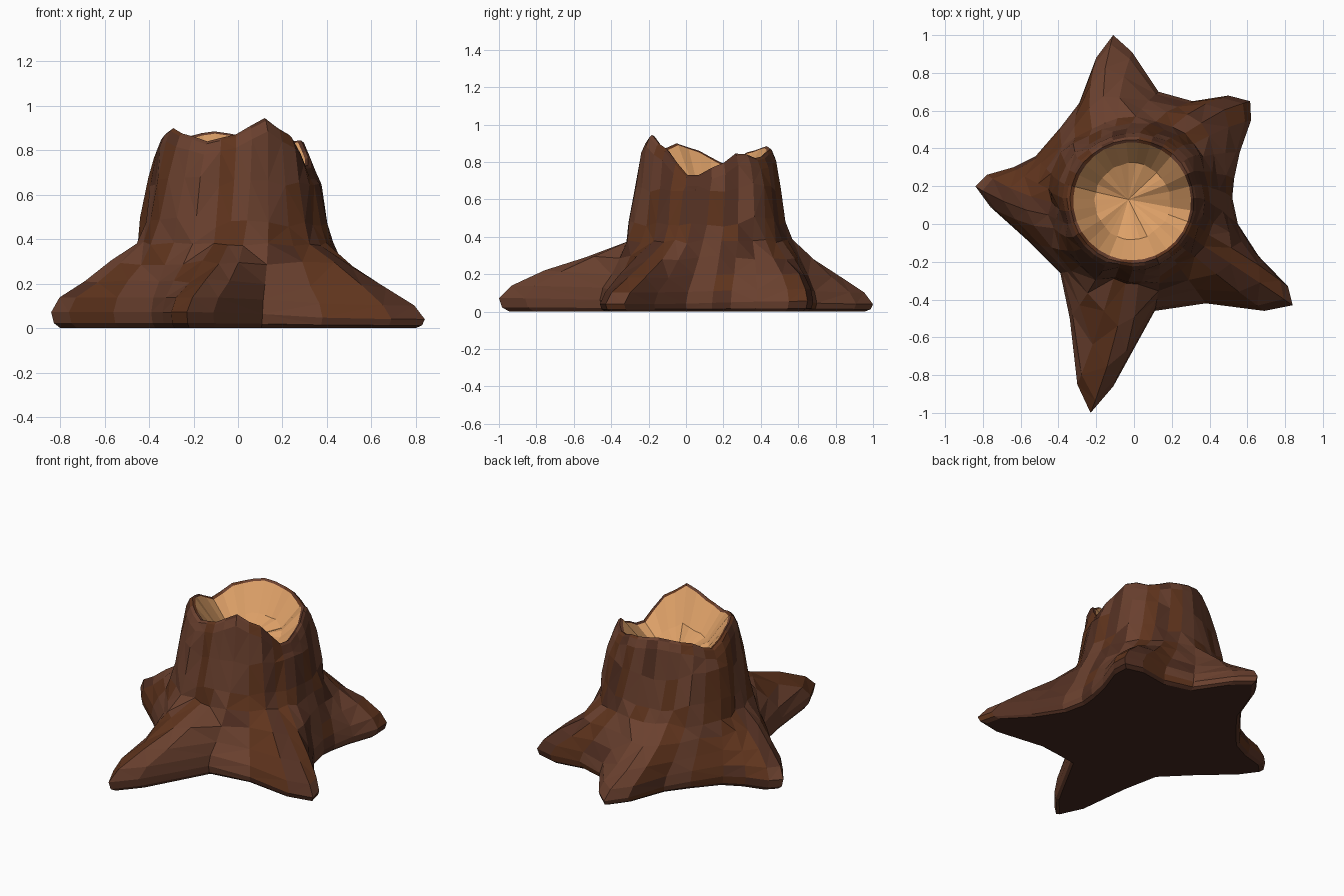
import bpy, bmesh, math, random

if "Cube" in bpy.data.objects:
    bpy.data.objects.remove(bpy.data.objects["Cube"])
random.seed(4)
CX, CY = -0.01, 0.12

# Star-shaped outline of the roots on the ground, anticlockwise from the right root
OUTLINE = [(.84, -.43), (.815, -.33), (.66, -.17), (.55, 0), (.52, .14), (.53, .24), (.56, .38),
           (.62, .55), (.615, .65), (.50, .68), (.31, .65), (.13, .70), (-.01, .91), (-.11, 1),
           (-.2, .88), (-.29, .64), (-.39, .51), (-.52, .36), (-.64, .30), (-.78, .26),
           (-.84, .20), (-.76, .09), (-.56, -.09), (-.39, -.26), (-.34, -.5), (-.30, -.85),
           (-.23, -1), (-.11, -.86), (.11, -.46), (.38, -.42), (.69, -.46)]
# Broken rim height by angle (degrees), and height of root tips by angle
RIM = [(-15, .72), (5, .77), (30, .85), (52, .82), (78, .86), (108, .885), (135, .86), (165, .79),
       (190, .86), (210, .9), (228, .87), (248, .84), (268, .87), (294, .945), (312, .88), (345, .72)]
TIP = [(-33, .05), (45, .07), (96, .05), (174, .09), (259, .09), (327, .05)]


def lookup(table, deg):
    """Smoothly interpolate a value from an angle table."""
    lo = table[0][0]
    deg = (deg - lo) % 360 + lo
    for (a, p), (b, q) in zip(table, table[1:]):
        if a <= deg <= b:
            t = (deg - a) / (b - a)
            return p + (q - p) * t * t * (3 - 2 * t)
    return table[-1][1]


def material(name, col):
    m = bpy.data.materials.new(name)
    m.diffuse_color = (*col, 1)
    m.use_nodes = True
    m.node_tree.nodes["Principled BSDF"].inputs["Base Color"].default_value = m.diffuse_color
    return m


BARK = [material("bark_red", (.145, .052, .028)), material("bark_mid", (.115, .034, .012)),
        material("bark_dark", (.085, .029, .016))]
UNDER = material("underside", (.06, .022, .014))
WOOD = material("inner_wood", (.74, .36, .14))


def finish(name, bm, mats):
    me = bpy.data.meshes.new(name)
    bm.to_mesh(me)
    bm.free()
    for m in mats:
        me.materials.append(m)
    bpy.context.collection.objects.link(bpy.data.objects.new(name, me))


# Polar columns: root angle and radius, plus a more even angle for the trunk
cols = []
for x, y in OUTLINE:
    a = math.atan2(y - CY, x - CX)
    if cols and a < cols[-1][0] - 1:
        a += 2 * math.pi
    cols.append((a, math.hypot(x - CX, y - CY)))
n = len(cols)
even = [cols[0][0] + .03 + 2 * math.pi * i / n for i in range(n)]


def trunk_angle(i, e):
    return cols[i][0] * (1 - e) + even[i] * e


wobble = [random.uniform(-.014, .014) for _ in cols]


def ring(bm, fn, jit=0):
    vs = []
    for i in range(n):
        a, r, z = fn(i)
        r += random.uniform(-jit, jit)
        z += random.uniform(-jit, jit)
        vs.append(bm.verts.new((CX + r * math.cos(a), CY + r * math.sin(a), z)))
    return vs


def root(t):
    """Blend from the root tips (t = 0) up to the trunk foot (t = 1)."""
    def fn(i):
        a, R = cols[i]
        h = lookup(TIP, math.degrees(a)) + .022
        return (a + (trunk_angle(i, .55) - a) * t, R + (.445 + wobble[i] - R) * t, h + (.375 - h) * t)
    return fn


def edge(scale, f):
    return lambda i: (cols[i][0], cols[i][1] * scale, lookup(TIP, math.degrees(cols[i][0])) * f)


def rim_height(i):
    return lookup(RIM, math.degrees(trunk_angle(i, .95)))


def rim(r, drop, w=0):
    return lambda i: (trunk_angle(i, .95), r + wobble[i] * w, rim_height(i) - drop)


# Bark: underside, spreading roots, trunk and rolled rim
bm = bmesh.new()
rings = [ring(bm, lambda i: (cols[i][0], cols[i][1] * .95, .0)),
         ring(bm, edge(.985, .25)), ring(bm, edge(1, .8)),
         ring(bm, root(.1)), ring(bm, root(.38), .009), ring(bm, root(.7), .012), ring(bm, root(1), .014)]
for z, r, e in ((.48, .42, .7), (.66, .39, .85)):
    rings.append(ring(bm, lambda i: (trunk_angle(i, e), r + wobble[i], z + wobble[i] * 2), .006))
rings += [ring(bm, rim(.364, .06, .6)), ring(bm, rim(.343, .012, .4)), ring(bm, rim(.328, 0, .2)),
          ring(bm, rim(.312, .01))]
bm.faces.new(rings[0][::-1]).material_index = 3
tones = [random.choice((0, 0, 1, 1, 2)) for _ in range(n)]
for k, (a, b) in enumerate(zip(rings, rings[1:])):
    for i in range(n):
        j = (i + 1) % n
        tone = tones[i] if random.random() < .75 else random.choice((0, 1, 2))
        bm.faces.new((a[i], a[j], b[j], b[i])).material_index = tone if k else 2
bmesh.ops.triangulate(bm, faces=[f for f in bm.faces if len(f.verts) == 4], quad_method='SHORT_EDGE')
finish("stump_bark", bm, BARK + [UNDER])

# Hollow: pale wood bowl inside the rim
bm = bmesh.new()
a = ring(bm, rim(.312, .01))
b = ring(bm, lambda i: (trunk_angle(i, .95), .2, .4 * rim_height(i) + .36), .006)
mid = bm.verts.new((CX - .02, CY + .01, .635))
for i in range(n):
    j = (i + 1) % n
    bm.faces.new((a[i], a[j], b[j], b[i]))
    bm.faces.new((b[i], b[j], mid))
finish("hollow_wood", bm, [WOOD])
